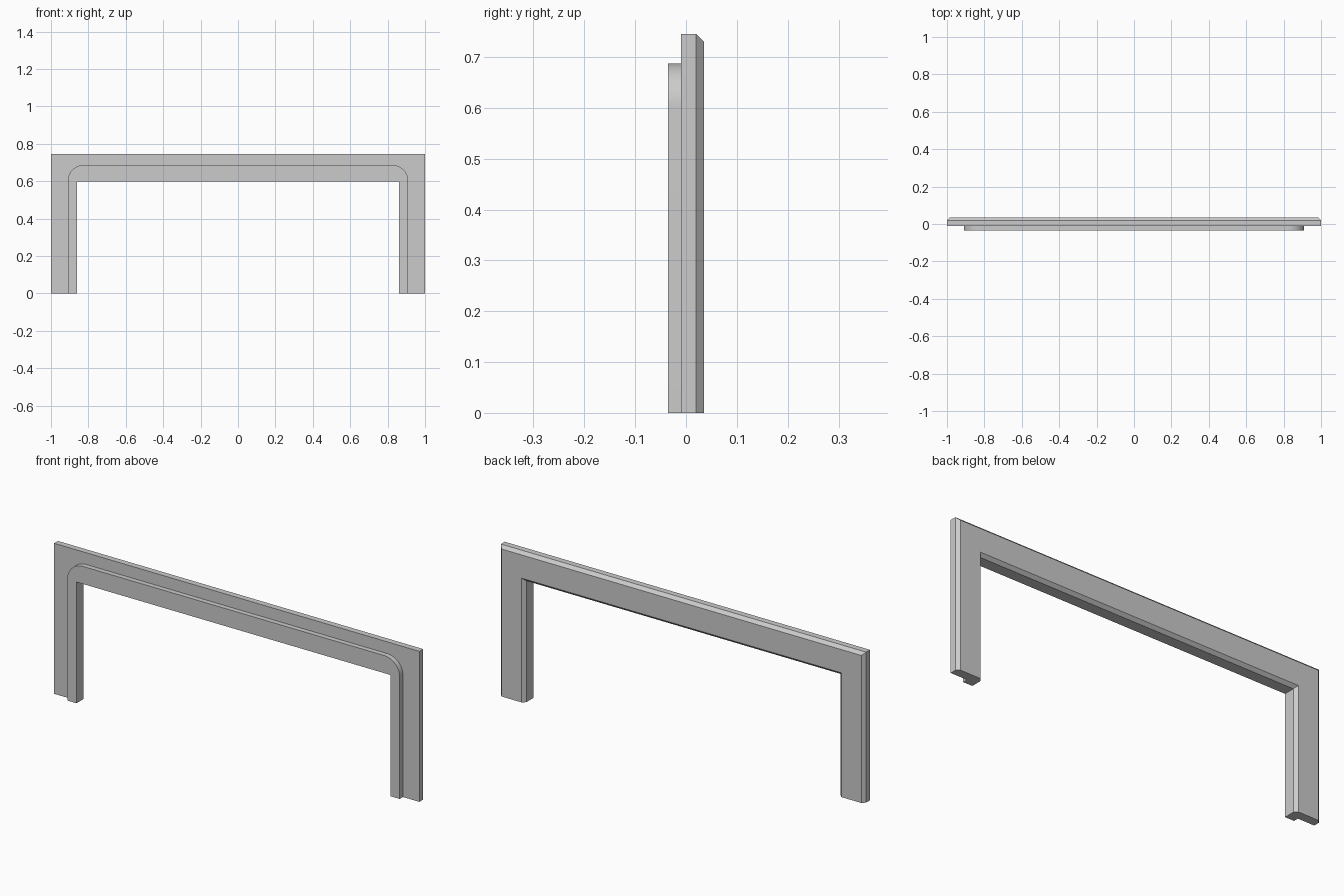
import bpy, bmesh, math

cube = bpy.data.objects.get("Cube")
if cube:
    bpy.data.objects.remove(cube, do_unlink=True)

# Single flat colour
grey = bpy.data.materials.new("light_grey")
grey.use_nodes = True
colour = (0.6, 0.6, 0.6, 1)
grey.diffuse_color = colour
grey.node_tree.nodes["Principled BSDF"].inputs["Base Color"].default_value = colour

OPEN_X, OPEN_Z = 0.86, 0.60      # opening half width and height
BACK, FRONT = 0.035, -0.035      # depth limits
PLATE_FRONT, BEVEL = -0.01, 0.015


def arch(half, top, radius=0, steps=16):
    """Open path from the left foot, over the top, to the right foot."""
    if radius:
        corner = [(half - radius + radius * math.cos(a), top - radius + radius * math.sin(a))
                  for a in (math.pi / 2 * i / steps for i in range(steps + 1))]
    else:
        corner = [(half, top)]
    side = [(half, 0)] + corner
    return side + [(-x, z) for x, z in reversed(side)]


def outline(half, top, inset=0, radius=0):
    """Closed portal outline; inset narrows the band from both edges."""
    return (arch(half - inset, top - inset, radius)
            + arch(OPEN_X + inset, OPEN_Z + inset)[::-1])


def loft(name, layers):
    """Join matching outlines stacked along y into one closed solid."""
    bm = bmesh.new()
    rings = [[bm.verts.new((x, y, z)) for x, z in pts] for y, pts in layers]
    for a, b in zip(rings, rings[1:]):
        for i in range(len(a)):
            j = (i + 1) % len(a)
            bm.faces.new((a[i], a[j], b[j], b[i]))
    bm.faces.new(rings[0])
    bm.faces.new(rings[-1])
    bmesh.ops.recalc_face_normals(bm, faces=bm.faces)
    mesh = bpy.data.meshes.new(name)
    bm.to_mesh(mesh)
    bm.free()
    mesh.materials.append(grey)
    obj = bpy.data.objects.new(name, mesh)
    bpy.context.collection.objects.link(obj)
    bpy.ops.object.select_all(action="DESELECT")
    obj.select_set(True)
    bpy.context.view_layer.objects.active = obj
    bpy.ops.object.shade_smooth_by_angle(angle=math.radians(30))
    return obj


# Main portal frame, chamfered along its back edges
loft("portal_frame", [
    (PLATE_FRONT, outline(1, 0.745)),
    (BACK - BEVEL, outline(1, 0.745)),
    (BACK, outline(1, 0.745, BEVEL)),
])

# Raised front trim with rounded upper corners
loft("front_trim", [
    (FRONT, outline(0.91, 0.687, radius=0.085)),
    (PLATE_FRONT, outline(0.91, 0.687, radius=0.085)),
])
